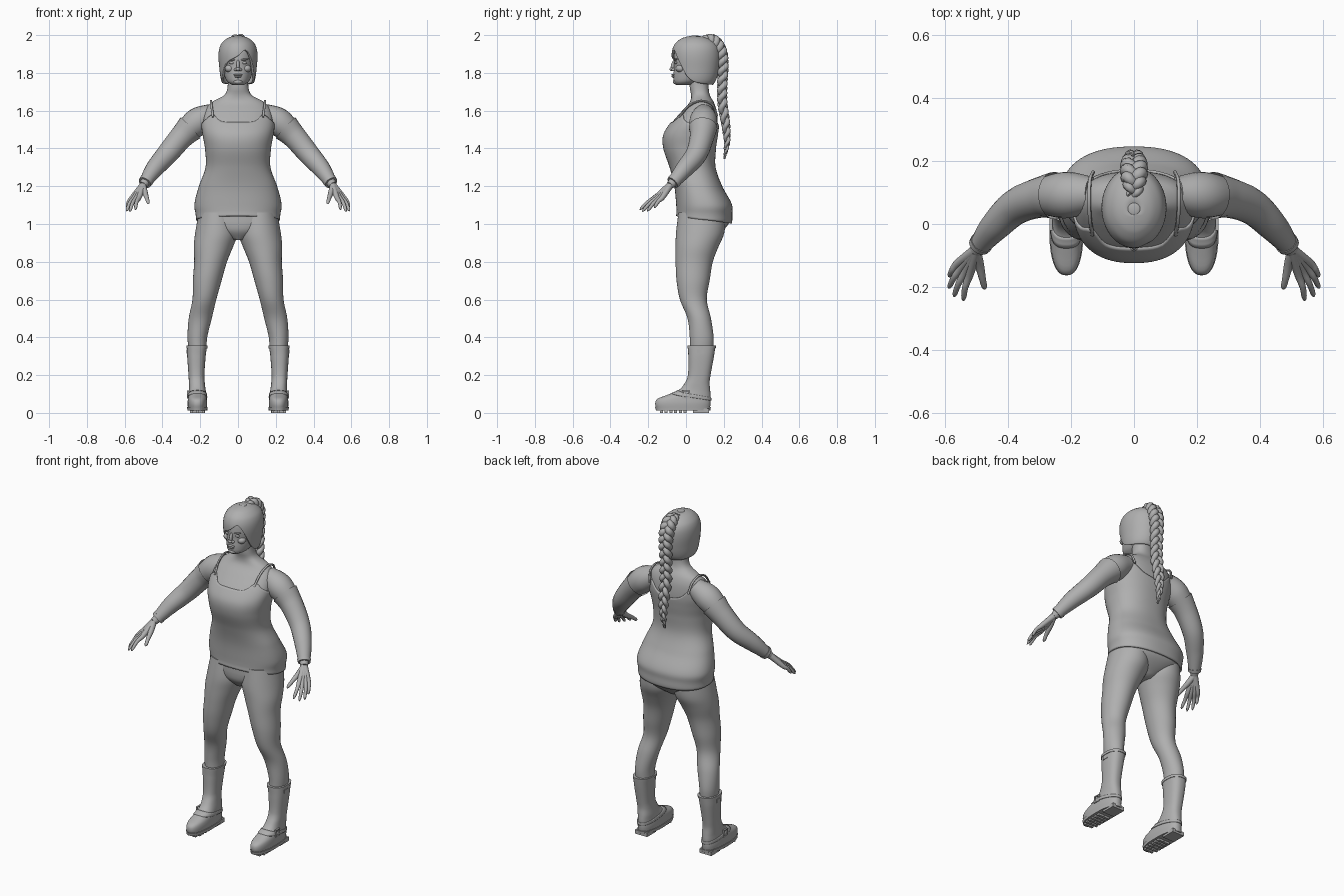
import bpy, bmesh, math
from mathutils import Vector, Euler

cube = bpy.data.objects.get("Cube")
if cube:
    bpy.data.objects.remove(cube, do_unlink=True)

grey = bpy.data.materials.new("neutral_grey")
grey.use_nodes = True
GREY = (0.43, 0.43, 0.43, 1)
grey.diffuse_color = GREY
grey.node_tree.nodes["Principled BSDF"].inputs["Base Color"].default_value = GREY
parts = []


def sample(table, t):
    """Smoothly interpolate rows keyed by their first column."""
    t = min(max(t, table[0][0]), table[-1][0])
    last = len(table) - 1
    k = 0
    while k < last - 1 and t > table[k + 1][0]:
        k += 1
    a, b = table[k], table[k + 1]
    before, after = table[max(k - 1, 0)], table[min(k + 2, last)]
    span = b[0] - a[0]
    s = (t - a[0]) / span
    row = []
    for c in range(1, len(a)):
        ma = (b[c] - before[c]) / (b[0] - before[0]) * span
        mb = (after[c] - a[c]) / (after[0] - a[0]) * span
        row.append((2*s**3 - 3*s*s + 1) * a[c] + (s**3 - 2*s*s + s) * ma
                   + (3*s*s - 2*s**3) * b[c] + (s**3 - s*s) * mb)
    return row


def finish(name, bm, mirror=False, thick=0):
    mesh = bpy.data.meshes.new(name)
    bm.to_mesh(mesh)
    bm.free()
    mesh.materials.append(grey)
    obj = bpy.data.objects.new(name, mesh)
    bpy.context.collection.objects.link(obj)
    if thick:
        shell = obj.modifiers.new("thickness", 'SOLIDIFY')
        shell.thickness, shell.offset = thick, -1
    if mirror:
        obj.modifiers.new("mirror", 'MIRROR')
    parts.append(obj)
    return obj


def skin(name, rings, capped=True, **kw):
    """Bridge a list of closed rings of points."""
    bm = bmesh.new()
    loops = [[bm.verts.new(p) for p in ring] for ring in rings]
    for a, b in zip(loops, loops[1:]):
        for i in range(len(a)):
            j = (i + 1) % len(a)
            bm.faces.new((a[i], a[j], b[j], b[i]))
    if capped:
        bm.faces.new(loops[0][::-1])
        bm.faces.new(loops[-1])
        bmesh.ops.recalc_face_normals(bm, faces=bm.faces)
    return finish(name, bm, **kw)


def loft(name, table, low, high, rings=40, sides=48, power=2.0, grow=0, flare=None, **kw):
    """Horizontal sections: z, centre x, half width, front y, back y."""
    def edge(e, u):
        return e(u) if callable(e) else e
    out = []
    for r in range(rings + 1):
        ring = []
        for i in range(sides):
            u = math.tau * i / sides
            lo, hi = edge(low, u), edge(high, u)
            z = lo + (hi - lo) * r / rings
            xc, w, front, back = sample(table, z)
            g = grow + (flare(z) if flare else 0)
            sx, sy = math.sin(u), -math.cos(u)
            px = math.copysign(abs(sx) ** (2 / power), sx)
            py = math.copysign(abs(sy) ** (2 / power), sy)
            ring.append((xc + (w + g) * px, (front + back) / 2 + ((back - front) / 2 + g) * py, z))
        out.append(ring)
    return skin(name, out, **kw)


def sweep(name, table, start=None, end=None, rings=24, sides=20, grow=0, rounded=False, **kw):
    """Round tube along rows of: t, x, y, z, radius."""
    start = table[0][0] if start is None else start
    end = table[-1][0] if end is None else end
    out = []
    for r in range(rings + 1):
        s = r / rings
        t = start + (end - start) * s
        x, y, z, rad = sample(table, t)
        step = (end - start) / rings / 4
        tangent = (Vector(sample(table, t + step)[:3]) - Vector(sample(table, t - step)[:3])).normalized()
        side = Vector((1, 0, 0))
        side = (side - tangent * side.dot(tangent)).normalized()
        other = tangent.cross(side)
        rad += grow
        if rounded and s > 0.85:
            rad *= math.sqrt(max(0.02, 1 - ((s - 0.85) / 0.15) ** 2))
        out.append([Vector((x, y, z)) + rad * (math.cos(a) * side + math.sin(a) * other)
                    for a in (math.tau * i / sides for i in range(sides))])
    return skin(name, out, **kw)


def ball(name, loc, scale, turn=(0, 0, 0), mirror=False):
    bm = bmesh.new()
    bmesh.ops.create_uvsphere(bm, u_segments=20, v_segments=12, radius=1)
    rot = Euler(turn)
    for v in bm.verts:
        p = Vector([a * b for a, b in zip(v.co, scale)])
        p.rotate(rot)
        v.co = p + Vector(loc)
    finish(name, bm, mirror)


def box(name, loc, size):
    bm = bmesh.new()
    bmesh.ops.create_cube(bm, size=1)
    for v in bm.verts:
        v.co = Vector([a * b + c for a, b, c in zip(v.co, size, loc)])
    finish(name, bm, True)


# Torso and neck, then the top worn over it
torso = [(.915, 0, .03, 0, .13), (.96, 0, .14, -.035, .19), (1, 0, .2, -.043, .225),
         (1.04, 0, .213, -.043, .235), (1.1, 0, .224, -.045, .237), (1.2, 0, .2, -.055, .185),
         (1.3, 0, .165, -.08, .15), (1.4, 0, .168, -.113, .152), (1.47, 0, .18, -.114, .162),
         (1.53, 0, .187, -.08, .168), (1.6, 0, .175, -.02, .162), (1.645, 0, .14, .02, .147),
         (1.68, 0, .075, .027, .127), (1.72, 0, .056, .02, .12), (1.79, 0, .055, .02, .12)]
loft("body", torso, .915, 1.79, rings=70, power=2.3)
neckline = [(0, 1.54), (25, 1.545), (42, 1.58), (60, 1.555), (90, 1.53),
            (120, 1.555), (140, 1.58), (160, 1.535), (180, 1.515)]


def around(u):
    d = math.degrees(u)
    return d if d <= 180 else d - 360


loft("top_garment", torso, lambda u: 1.022 + .02 * math.cos(u), lambda u: sample(neckline, abs(around(u)))[0],
     rings=50, sides=72, power=2.3, grow=.007, flare=lambda z: max(0, 1.06 - z) * .15,
     capped=False, thick=.01)
sweep("shoulder_strap", [(0, .132, -.035, 1.565, .006), (1, .14, .015, 1.625, .006),
                         (2, .143, .08, 1.652, .006), (3, .14, .14, 1.63, .006),
                         (4, .13, .165, 1.57, .006)], sides=8, mirror=True)

# Arms and sleeves
arm = [(0, .13, .095, 1.585, .055), (1, .215, .092, 1.54, .074), (2, .295, .085, 1.465, .058),
       (3, .375, .055, 1.37, .05), (4, .44, -.005, 1.295, .041), (5, .485, -.06, 1.23, .028),
       (6, .503, -.085, 1.205, .021)]
sweep("arm", arm, mirror=True, rings=40)
sweep("sleeve", arm, 1.45, 5.3, rings=36, grow=.007, capped=False, mirror=True)
sweep("sleeve_cuff", arm, 5, 5.35, rings=4, grow=.01, mirror=True)

# Hands: each finger runs from the wrist through its knuckle
wrist = Vector((.5, -.08, 1.21))
tips = [(.543, -.245, 1.075), (.573, -.232, 1.065), (.59, -.205, 1.067), (.588, -.168, 1.085)]
for i, tip in enumerate(tips):
    knuckle = Vector((.523, -.16, 1.142)).lerp(Vector((.56, -.125, 1.14)), i / 3)
    root = wrist.lerp(knuckle, .1)
    middle = knuckle.lerp(Vector(tip), .5) + Vector((.004, 0, .007))
    path = [(0, *root, .018), (1, *knuckle, .0135), (2, *middle, .010), (3, *tip, .008)]
    sweep("finger", path, sides=12, rounded=True, mirror=True)
sweep("thumb", [(0, .503, -.09, 1.2, .018), (1, .492, -.13, 1.165, .015), (2, .482, -.175, 1.135, .011),
                (3, .474, -.208, 1.108, .009)], sides=12, rounded=True, mirror=True)

# Trouser legs
leg = [(.33, .215, .047, .022, .143), (.4, .215, .052, .02, .146), (.5, .2, .061, .008, .132),
       (.6, .178, .063, -.032, .11), (.7, .163, .076, -.05, .125), (.8, .145, .087, -.055, .142),
       (.88, .13, .104, -.055, .172), (.95, .114, .113, -.053, .202), (1.06, .108, .1, -.04, .21)]
loft("trouser_leg", leg, .33, 1.06, mirror=True)

# Boots with soles, treads, straps and buckles
boot = [(.015, .215, .049, -.155, .125), (.05, .215, .052, -.163, .13), (.075, .215, .05, -.15, .13),
        (.095, .215, .047, -.1, .13), (.12, .215, .044, -.04, .128), (.16, .218, .042, -.005, .125),
        (.2, .22, .042, .01, .13), (.3, .22, .049, .012, .148), (.355, .217, .053, .01, .156)]
loft("boot", boot, .015, .355, rings=60, power=2.4, mirror=True)
loft("boot_top_edge", boot, .342, .357, rings=2, power=2.4, grow=.003, mirror=True)
loft("boot_sole", boot, .012, .03, rings=2, power=2.4, grow=.004, mirror=True)
loft("ankle_strap", boot, lambda u: .085 + .02 * math.cos(u), lambda u: .1 + .02 * math.cos(u),
     rings=3, power=2.4, grow=.004, capped=False, thick=.006, mirror=True)
box("boot_heel", (.215, .08, .012), (.08, .085, .024))
for n in range(6):
    y = -.13 + n * .025
    half = .03 if n == 0 else .042
    for side in (-1, 1):
        box("sole_tread", (.215 + side * half / 2, y, .008), (half * .85, .015, .016))
for dy in (-.017, .017):
    box("buckle_side", (.264, dy, .098), (.01, .006, .04))
for dz in (.08, .116):
    box("buckle_bar", (.264, 0, dz), (.01, .04, .006))
box("boot_tab", (.268, .075, .325), (.008, .035, .02))

# Head and face
head = [(1.735, 0, .028, -.05, .03), (1.75, 0, .053, -.063, .07), (1.78, 0, .07, -.067, .125),
        (1.83, 0, .081, -.063, .15), (1.88, 0, .087, -.064, .162), (1.93, 0, .084, -.055, .155),
        (1.97, 0, .06, -.025, .12), (1.985, 0, .02, .02, .07)]
loft("head", head, 1.735, 1.985)
ball("nose_bridge", (0, -.066, 1.842), (.009, .013, .03), (-.3, 0, 0))
ball("nose_tip", (0, -.075, 1.82), (.012, .012, .01))
ball("nostril", (.012, -.066, 1.817), (.009, .011, .008), mirror=True)
ball("upper_lip", (0, -.067, 1.79), (.024, .011, .005))
ball("lower_lip", (0, -.066, 1.78), (.02, .011, .006))
ball("chin", (0, -.052, 1.753), (.024, .018, .014))
ball("eye", (.033, -.053, 1.853), (.014, .008, .007), mirror=True)
ball("brow", (.035, -.055, 1.871), (.022, .009, .005), (0, -.1, .25), mirror=True)
ball("cheek", (.045, -.03, 1.823), (.025, .025, .02), mirror=True)

# Hair with a swept fringe
hair = [(1.72, 0, .07, -.03, .13), (1.76, 0, .089, -.055, .158), (1.82, 0, .098, -.069, .174),
        (1.9, 0, .103, -.076, .18), (1.95, 0, .091, -.061, .166), (1.98, 0, .062, -.028, .128),
        (1.992, 0, .035, .005, .09), (1.998, 0, .008, .04, .055)]
hairline = [(-180, 1.735), (-90, 1.75), (-65, 1.775), (-42, 1.845), (0, 1.89), (25, 1.92),
            (45, 1.865), (65, 1.785), (90, 1.75), (180, 1.735)]
loft("hair", hair, lambda u: sample(hairline, around(u))[0], 1.998, sides=72,
     capped=False, thick=.012)
ball("hair_crown", (0, .048, 1.995), (.02, .02, .004))

# Three-strand braid
braid = [(0, .09, 1.983, .02), (1, .145, 1.972, .036), (2, .183, 1.92, .038), (3, .196, 1.84, .034),
         (4, .192, 1.74, .032), (5, .193, 1.64, .031), (6, .21, 1.53, .028), (7, .217, 1.43, .019),
         (8, .203, 1.345, .006)]
for strand in range(3):
    path = []
    for n in range(121):
        t = n / 15
        y, z, w = sample(braid, t)
        ya, za, _ = sample(braid, t - .05)
        yb, zb, _ = sample(braid, t + .05)
        normal = Vector((0, za - zb, yb - ya)).normalized()
        a = t * math.tau * .7 + strand * math.tau / 3
        p = Vector((w * .65 * math.sin(a), y, z)) + normal * (w * .38 * math.sin(2 * a))
        path.append((n, *p, w * .52))
    sweep("braid_strand", path, rings=180, sides=10)
ball("braid_tie", (0, .212, 1.4), (.014, .014, .008))

# Shading
bpy.ops.object.select_all(action='DESELECT')
for obj in parts:
    obj.select_set(True)
bpy.context.view_layer.objects.active = parts[0]
bpy.ops.object.shade_smooth_by_angle(angle=math.radians(45))
